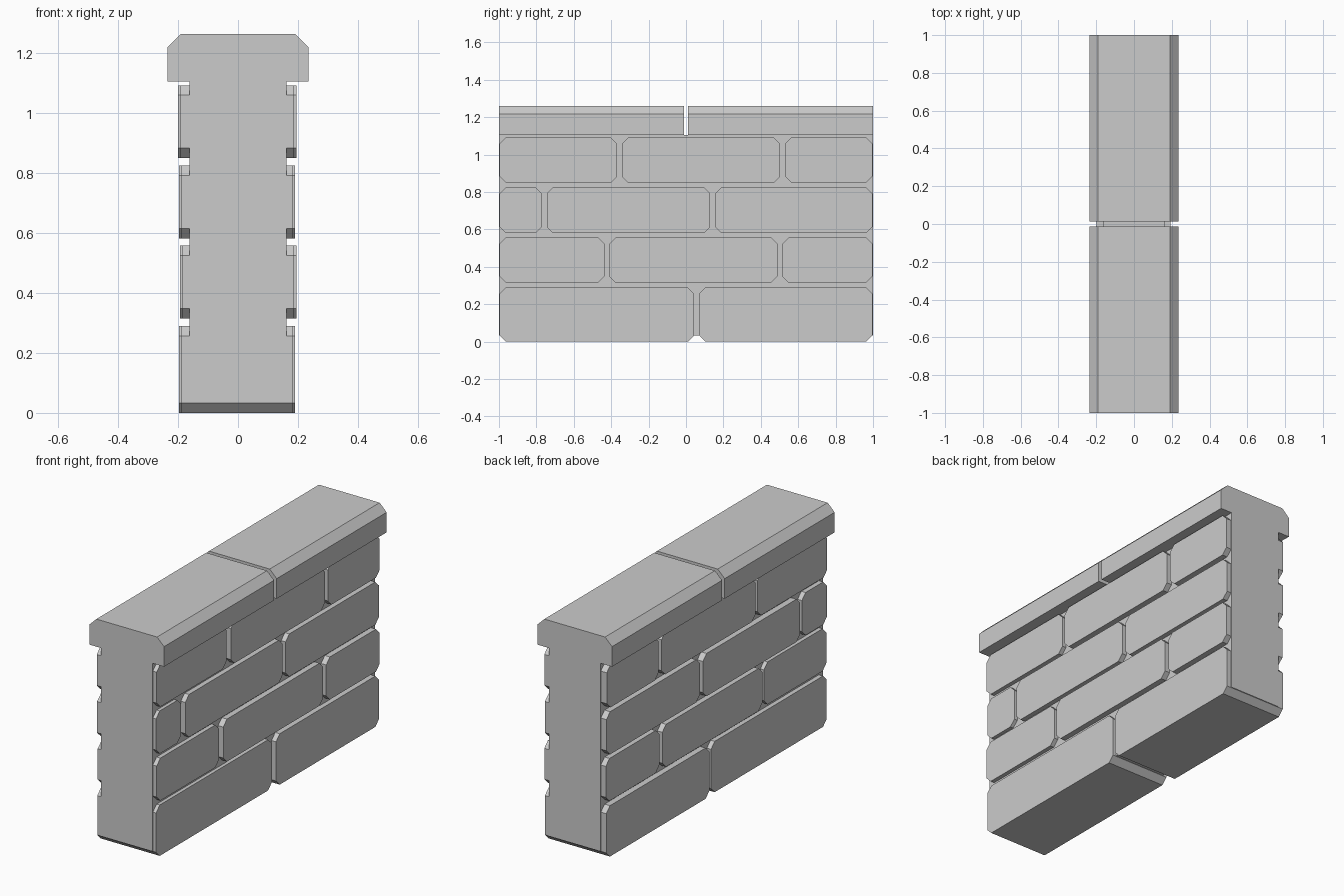
import bpy, bmesh
from mathutils import Vector

if "Cube" in bpy.data.objects:
    bpy.data.objects.remove(bpy.data.objects["Cube"])


def prism(name, profile, axis, lo, hi):
    """Extrude a 2D profile along x (profile = y,z) or y (profile = x,z)."""
    bm = bmesh.new()
    place = (lambda a, b: (lo, a, b)) if axis == 'x' else (lambda a, b: (a, lo, b))
    step = Vector((hi - lo, 0, 0)) if axis == 'x' else Vector((0, hi - lo, 0))
    face = bm.faces.new([bm.verts.new(place(a, b)) for a, b in profile])
    ext = bmesh.ops.extrude_face_region(bm, geom=[face], use_keep_orig=True)
    verts = [v for v in ext['geom'] if isinstance(v, bmesh.types.BMVert)]
    bmesh.ops.translate(bm, vec=step, verts=verts)
    bmesh.ops.recalc_face_normals(bm, faces=bm.faces)
    mesh = bpy.data.meshes.new(name)
    bm.to_mesh(mesh)
    bm.free()
    obj = bpy.data.objects.new(name, mesh)
    bpy.context.collection.objects.link(obj)
    return obj


def octagon(y0, y1, z0, z1, c=0.033):
    """Rectangle with clipped corners."""
    return [(y0 + c, z0), (y1 - c, z0), (y1, z0 + c), (y1, z1 - c),
            (y1 - c, z1), (y0 + c, z1), (y0, z1 - c), (y0, z0 + c)]


# Mortar core
prism("mortar_core", [(-0.162, 0.034), (0.162, 0.034), (0.162, 1.104), (-0.162, 1.104)],
      'y', -1.0, 1.0)

# Brick courses: z range, centres of the joints, x extents of the widest bricks
END, GAP = 0.996, 0.0135
courses = [
    (0.0, 0.289, [0.057], -0.196, 0.190),
    (0.315, 0.557, [-0.423, 0.502], -0.193, 0.194),
    (0.581, 0.824, [-0.758, 0.143], -0.197, 0.190),
    (0.849, 1.091, [-0.355, 0.517], -0.199, 0.194),
]
for r, (z0, z1, joints, xl, xr) in enumerate(courses):
    starts = [-END] + [j + GAP for j in joints]
    stops = [j - GAP for j in joints] + [END]
    for b, (y0, y1) in enumerate(zip(starts, stops)):
        inset = 0.008 if b == 0 else 0.0   # first brick of each course is a little thinner
        prism(f"brick_{r + 1}_{b + 1}", octagon(y0, y1, z0, z1), 'x', xl + inset, xr - inset)

# Coping stones with bevelled top edges
cap = [(-0.235, 1.104), (0.235, 1.104), (0.235, 1.218),
       (0.191, 1.261), (-0.191, 1.261), (-0.235, 1.218)]
prism("coping_front", cap, 'y', -1.0, -0.012)
prism("coping_back", cap, 'y', 0.012, 1.0)
